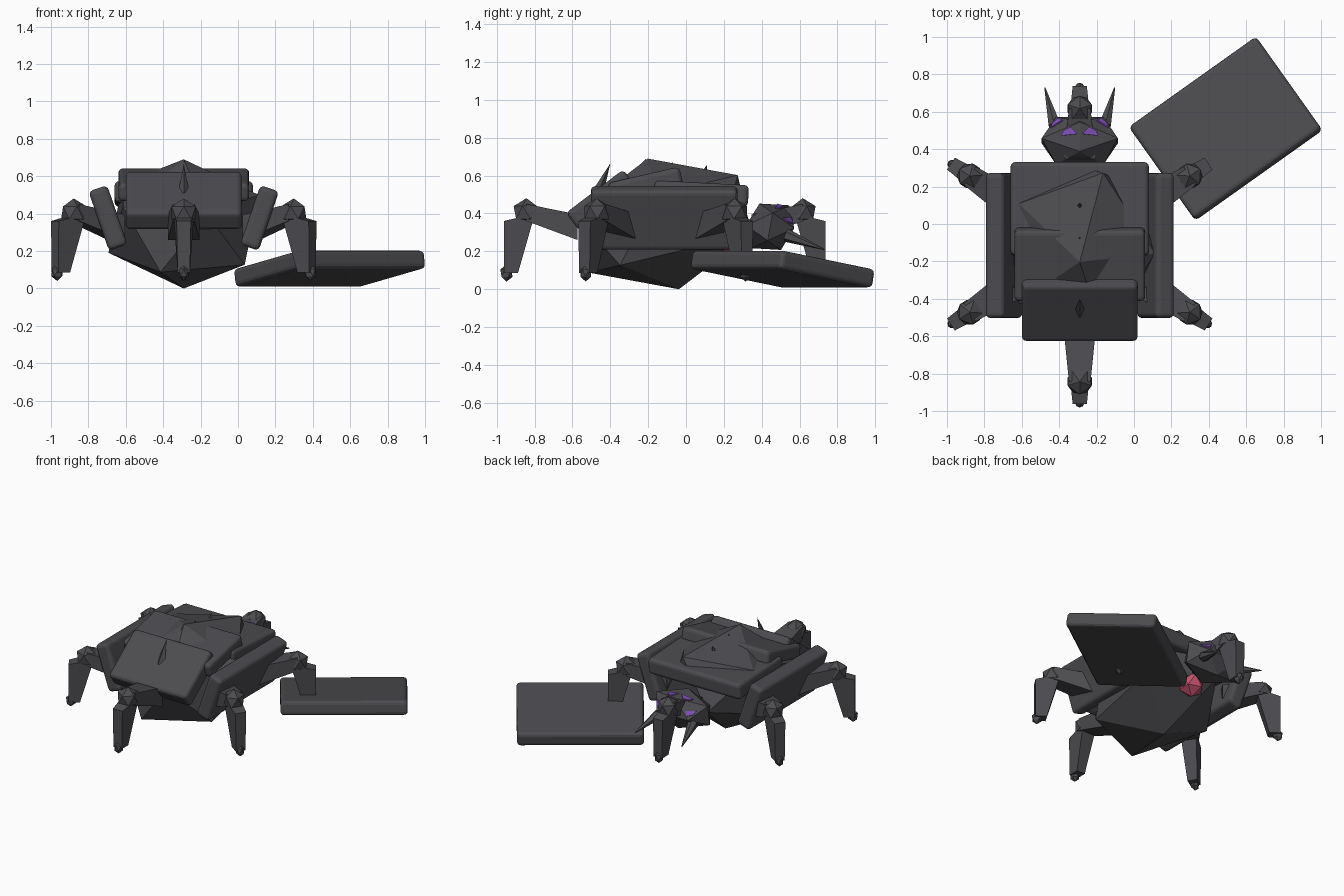
import bpy, bmesh, math
from mathutils import Matrix, Vector

if "Cube" in bpy.data.objects:
    bpy.data.objects.remove(bpy.data.objects["Cube"])

CX = -0.29  # symmetry plane of the creature


def material(name, rgb):
    m = bpy.data.materials.new(name)
    m.diffuse_color = (*rgb, 1)
    m.use_nodes = True
    m.node_tree.nodes["Principled BSDF"].inputs["Base Color"].default_value = m.diffuse_color
    return m


CHARCOAL = material("charcoal", (0.072, 0.07, 0.078))
PURPLE = material("purple", (0.21, 0.08, 0.47))
PINK = material("pink", (0.54, 0.085, 0.15))


def finish(name, bm, mat=CHARCOAL):
    bmesh.ops.recalc_face_normals(bm, faces=bm.faces)
    me = bpy.data.meshes.new(name)
    bm.to_mesh(me)
    bm.free()
    me.materials.append(mat)
    ob = bpy.data.objects.new(name, me)
    bpy.context.collection.objects.link(ob)
    return ob


def place(loc, rx=0, ry=0, rz=0, scale=(1, 1, 1)):
    r = [Matrix.Rotation(math.radians(a), 4, ax) for a, ax in ((rz, 'Z'), (ry, 'Y'), (rx, 'X'))]
    return Matrix.Translation(loc) @ r[0] @ r[1] @ r[2] @ Matrix.Diagonal((*scale, 1))


def gem(name, matrix, mat=CHARCOAL):
    bm = bmesh.new()
    bmesh.ops.create_icosphere(bm, subdivisions=1, radius=1, matrix=matrix)
    return finish(name, bm, mat)


def plate(name, size, loc, rx=0, ry=0, rz=0):
    bm = bmesh.new()
    bmesh.ops.create_cube(bm, size=1, matrix=Matrix.Diagonal((*size, 1)))
    bmesh.ops.bevel(bm, geom=bm.edges[:], offset=0.025, segments=3, profile=0.5, affect='EDGES')
    bm.transform(place(loc, rx, ry, rz))
    return finish(name, bm)


def cone(name, base, tip, radius, sides=6, tip_radius=0.0):
    base, tip = Vector(base), Vector(tip)
    d = tip - base
    bm = bmesh.new()
    bmesh.ops.create_cone(bm, cap_ends=True, segments=sides, radius1=radius,
                          radius2=tip_radius, depth=d.length)
    bm.transform(Matrix.Translation((base + tip) / 2) @ d.to_track_quat('Z', 'Y').to_matrix().to_4x4())
    return finish(name, bm)


def block(bm, quad_a, quad_b):
    """Solid joining two four-cornered sections."""
    a = [bm.verts.new(p) for p in quad_a]
    b = [bm.verts.new(p) for p in quad_b]
    bm.faces.new(a)
    bm.faces.new(b)
    for i in range(4):
        j = (i + 1) % 4
        bm.faces.new((a[i], a[j], b[j], b[i]))


# Faceted body, pink core under the neck, and tilted head
gem("body", place((CX, -0.12, 0.345), rx=13.5, scale=(0.45, 0.52, 0.355)))
gem("core", place((CX, 0.24, 0.25), scale=(0.09, 0.09, 0.09)), PINK)
HEAD = place((CX, 0.445, 0.33), rx=25, scale=(0.24, 0.155, 0.135))
gem("head", HEAD @ Matrix.Rotation(math.pi / 2, 4, 'Z'))

# Back shell plates
plate("rear_shell", (0.74, 0.50, 0.115), (CX, 0.08, 0.505), rx=-3)
plate("middle_shell", (0.70, 0.39, 0.10), (CX, -0.215, 0.555), rx=13)
plate("front_shell", (0.62, 0.38, 0.12), (CX, -0.447, 0.47), rx=37)
for side, s in (("left", -1), ("right", 1)):
    plate(side + "_shell", (0.105, 0.775, 0.335), (CX + s * 0.405, -0.115, 0.377), ry=19 * s)

# Loose plate lying beside the creature
plate("loose_plate", (0.835, 0.615, 0.1), (0.49, 0.51, 0.106), rx=-9.5, rz=35.4)

# Spines along the back
for i, (y0, z0, y1, z1, r) in enumerate((
        (-0.47, 0.50, -0.40, 0.665, 0.032), (-0.24, 0.64, -0.21, 0.69, 0.015),
        (-0.09, 0.62, -0.07, 0.675, 0.018), (0.09, 0.59, 0.11, 0.655, 0.026))):
    cone(f"spine_{i + 1}", (CX, y0, z0), (CX, y1, z1), r, 4)

# Tusks
for side, s in (("left", -1), ("right", 1)):
    cone(side + "_tusk", (CX + s * 0.135, 0.53, 0.285), (CX + s * 0.187, 0.73, 0.21), 0.036, 6, 0.003)


# Eyes: thin plates lying on the head facets
def eye(name, corners, weights):
    c = [HEAD @ Vector(p) for p in corners]
    n = (c[1] - c[0]).cross(c[2] - c[0]).normalized()
    if n.dot(sum(c, Vector()) / 3 - HEAD.translation) < 0:
        n.negate()
    pts = [sum((w * p for w, p in zip(ws, c)), Vector()) for ws in weights]
    bm = bmesh.new()
    block(bm, [p - n * 0.001 for p in pts], [p + n * 0.008 for p in pts])
    finish(name, bm, PURPLE)


for side, s in (("left", -1), ("right", 1)):
    top, cheek = (0, 0, 1), (s * 0.851, 0.276, 0.447)
    brow, jaw = (0, 0.894, 0.447), (s * 0.526, 0.724, -0.447)
    eye(side + "_upper_eye", (top, cheek, brow),
        ((0.20, 0.48, 0.32), (0.06, 0.42, 0.52), (0.03, 0.24, 0.73), (0.38, 0.05, 0.57)))
    eye(side + "_lower_eye", (cheek, brow, jaw),
        ((0.50, 0.10, 0.40), (0.10, 0.35, 0.55), (0.05, 0.15, 0.80), (0.30, 0.05, 0.65)))


# Legs: thigh, faceted knee, tapering shin and small foot, pointing along local x
def leg(name, x, y, angle):
    bm = bmesh.new()
    block(bm, [(-0.27, -0.085, -0.145), (-0.27, 0.085, -0.145), (-0.27, 0.085, -0.01), (-0.27, -0.085, -0.01)],
          [(0, -0.058, -0.045), (0, 0.058, -0.045), (0, 0.058, 0.045), (0, -0.058, 0.045)])
    block(bm, [(-0.045, -0.055, -0.005), (0.12, -0.038, -0.045), (0.12, 0.038, -0.045), (-0.045, 0.055, -0.005)],
          [(0.045, -0.033, -0.32), (0.12, -0.033, -0.32), (0.12, 0.033, -0.32), (0.045, 0.033, -0.32)])
    bmesh.ops.create_icosphere(bm, subdivisions=1, radius=0.076)
    bmesh.ops.create_icosphere(bm, subdivisions=1, radius=1,
                               matrix=place((0.106, 0, -0.32), scale=(0.036, 0.03, 0.045)))
    bm.transform(place((x, y, 0.405), rz=angle))
    finish(name, bm)


leg("front_leg", CX, -0.843, -90)
leg("back_leg", CX, 0.617, 90)
for side, s in (("left", -1), ("right", 1)):
    for end, y, turn in (("front", -0.472, -33), ("back", 0.257, 33)):
        leg(f"{end}_{side}_leg", CX + s * 0.588, y, turn if s > 0 else 180 - turn)
